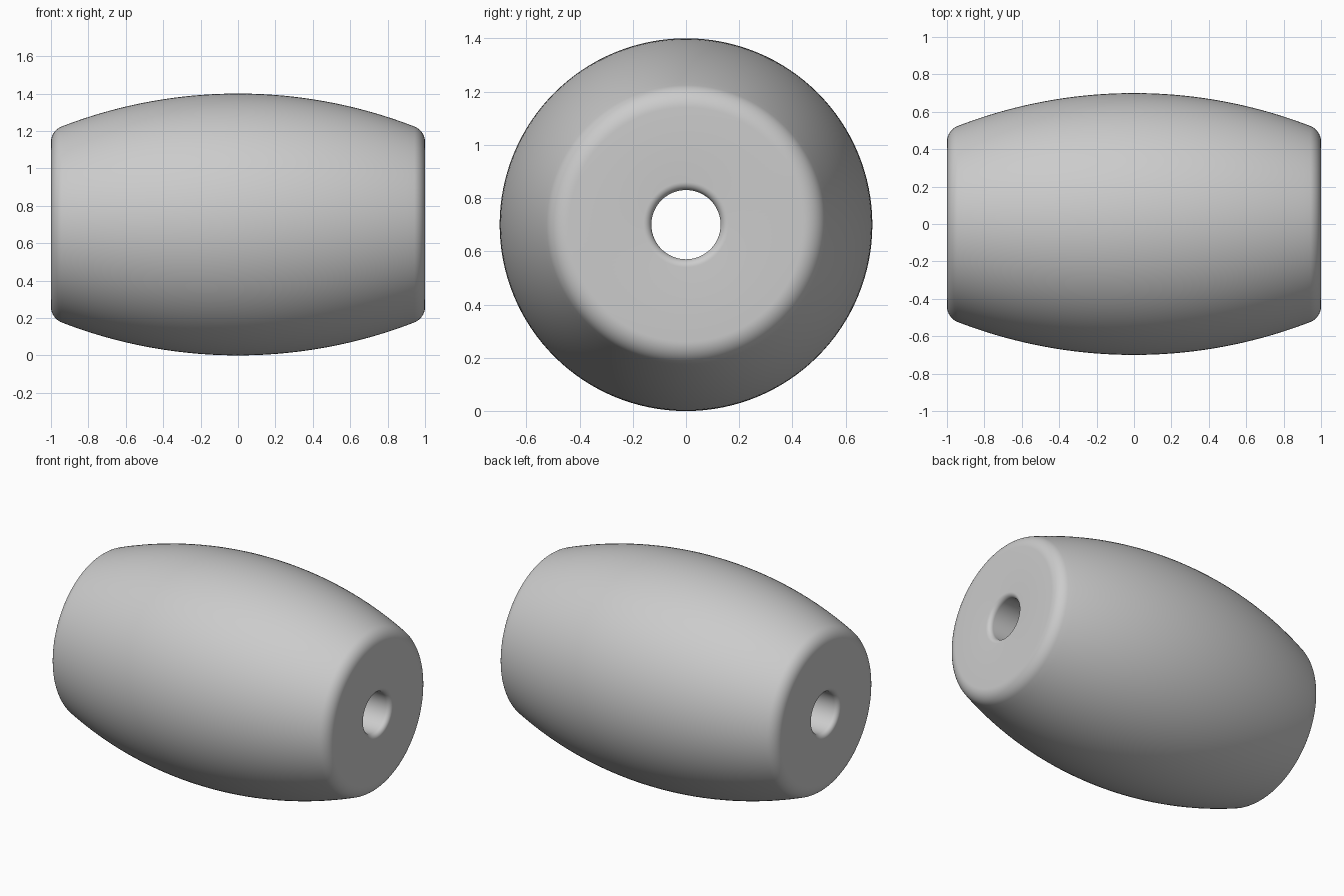
import bpy, bmesh
from math import sin, cos, atan2, pi, sqrt, radians
from mathutils import Vector, Matrix

cube = bpy.data.objects.get("Cube")
if cube:
    bpy.data.objects.remove(cube, do_unlink=True)

RADIUS = 0.70      # widest radius, at the middle
BULGE = 2.61       # radius of the barrel arc
EDGE = 0.09        # rounding of the outer rim
HOLE = 0.13        # radius of the through hole
LIP = 0.03         # rounding of the hole's mouth


def arc(cx, cr, radius, start, end, steps):
    return [(cx + radius * cos(start + (end - start) * i / steps),
             cr + radius * sin(start + (end - start) * i / steps))
            for i in range(steps + 1)]


# Half profile (position along the axis, radius), from the middle to the hole
drop = RADIUS - BULGE
rim_x = 1 - EDGE
rim_r = drop + sqrt((BULGE - EDGE) ** 2 - rim_x ** 2)
tangent = atan2(rim_r - drop, rim_x)
half = arc(0, drop, BULGE, pi / 2, tangent, 24)
half += arc(rim_x, rim_r, EDGE, tangent, 0, 12)[1:]
half += arc(1 - LIP, HOLE + LIP, LIP, 0, -pi / 2, 8)
half.append((0, HOLE))
mirrored = [(-x, r) for x, r in reversed(half[1:-1])]
profile = half + mirrored

# Barrel-shaped bead: the closed profile turned around the x axis
bm = bmesh.new()
verts = [bm.verts.new((x, 0, r)) for x, r in profile]
edges = [bm.edges.new((a, b)) for a, b in zip(verts, verts[1:] + verts[:1])]
bmesh.ops.spin(bm, geom=verts + edges, cent=(0, 0, 0), axis=(1, 0, 0),
               angle=2 * pi, steps=128, use_merge=True)
bmesh.ops.remove_doubles(bm, verts=bm.verts, dist=0.0001)
bmesh.ops.recalc_face_normals(bm, faces=bm.faces)
bmesh.ops.transform(bm, matrix=Matrix.Translation((0, 0, RADIUS)), verts=bm.verts)
mesh = bpy.data.meshes.new("barrel_bead")
bm.to_mesh(mesh)
bm.free()
bead = bpy.data.objects.new("barrel_bead", mesh)
bpy.context.collection.objects.link(bead)

# Plain grey material
grey = bpy.data.materials.new("light_grey")
grey.use_nodes = True
colour = (0.6, 0.6, 0.6, 1)
grey.diffuse_color = colour
grey.node_tree.nodes["Principled BSDF"].inputs["Base Color"].default_value = colour
mesh.materials.append(grey)

# Smooth shading
bpy.ops.object.select_all(action="DESELECT")
bead.select_set(True)
bpy.context.view_layer.objects.active = bead
bpy.ops.object.shade_smooth_by_angle(angle=radians(30))
